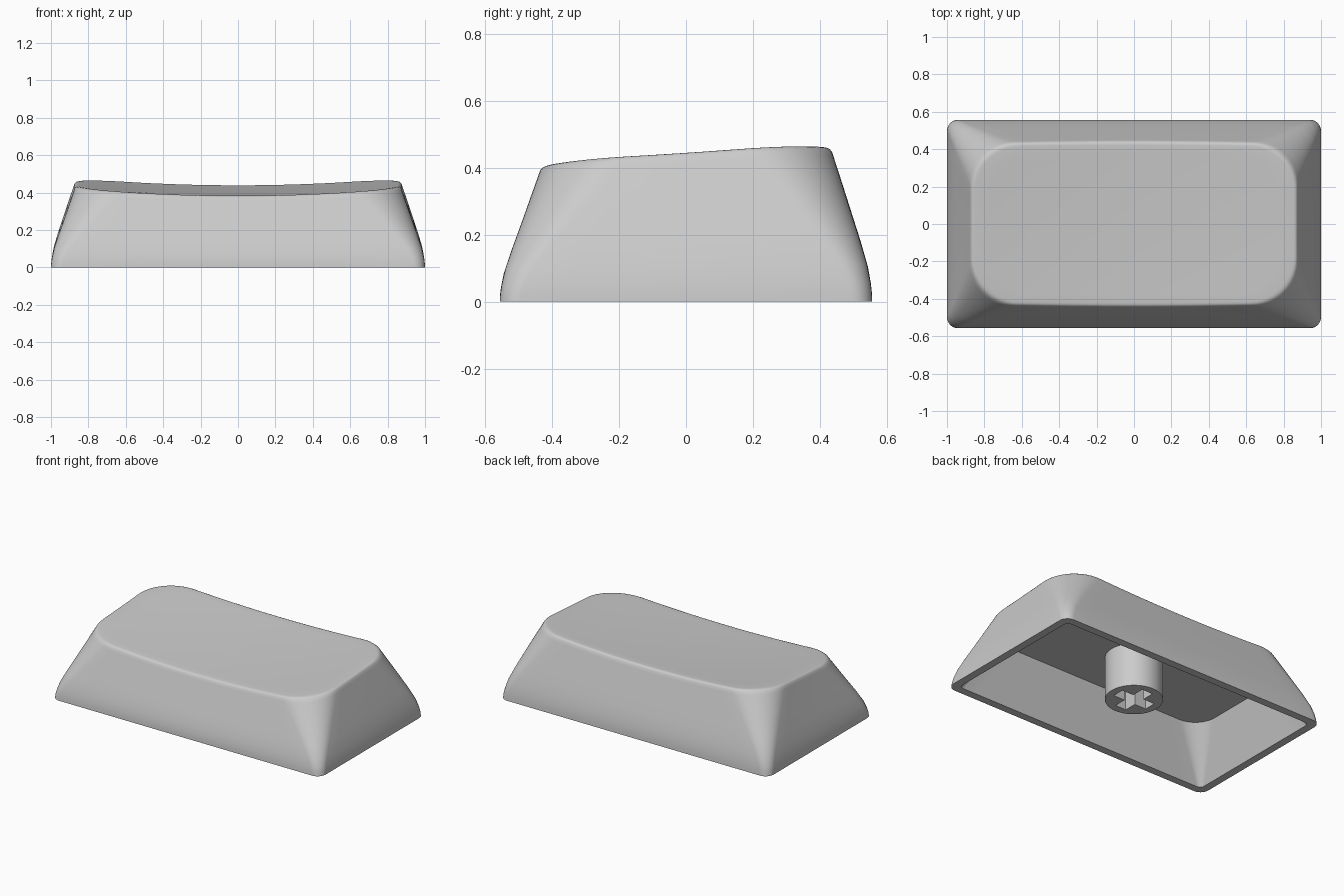
import bpy, bmesh, math

cube = bpy.data.objects.get("Cube")
if cube:
    bpy.data.objects.remove(cube, do_unlink=True)

GREY = (0.6, 0.6, 0.6, 1)
mat = bpy.data.materials.new("light grey plastic")
mat.use_nodes = True
mat.diffuse_color = GREY
mat.node_tree.nodes["Principled BSDF"].inputs["Base Color"].default_value = GREY

HALF_X, HALF_Y = 1.0, 0.557
TAPER = 0.13
CEILING = 0.33


def finish(obj):
    """Give the part its colour and smooth shading with sharp edges kept."""
    obj.data.materials.clear()
    obj.data.materials.append(mat)
    bpy.ops.object.select_all(action='DESELECT')
    obj.select_set(True)
    bpy.context.view_layer.objects.active = obj
    bpy.ops.object.shade_smooth_by_angle(angle=math.radians(35))


def outline(hx, hy, r, arc=12, long_steps=16, short_steps=8):
    """Rounded rectangle, counter-clockwise, with divided straight sides."""
    corners = [(1, 1), (-1, 1), (-1, -1), (1, -1)]
    pts = []
    for i, (sx, sy) in enumerate(corners):
        cx, cy = sx * (hx - r), sy * (hy - r)
        for k in range(arc + 1):
            a = (i + k / arc) * math.pi / 2
            pts.append((cx + r * math.cos(a), cy + r * math.sin(a)))
        # straight run to the start of the next corner
        nx, ny = corners[(i + 1) % 4]
        a = (i + 1) * math.pi / 2
        ex = nx * (hx - r) + r * math.cos(a)
        ey = ny * (hy - r) + r * math.sin(a)
        px, py = pts[-1]
        steps = long_steps if i % 2 == 0 else short_steps
        for k in range(1, steps):
            t = k / steps
            pts.append((px + (ex - px) * t, py + (ey - py) * t))
    return pts


def dip(x):
    return 1 - (x / 0.87) ** 2


def top_height(x, y):
    """Dished top that slopes up towards the back."""
    return 0.447 + 0.066 * y + 0.025 * y * y - 0.04 * dip(x)


def outer_ring(s, f):
    """Ring at height fraction s and taper fraction f."""
    inset = TAPER * f
    pts = outline(HALF_X - inset, HALF_Y - inset, 0.06 + 0.18 * min(f, 1))
    ring = []
    for x, y in pts:
        y *= 1 + 0.03 * s * max(dip(x), 0)
        ring.append((x, y, s * top_height(x, y)))
    return ring


# Keycap shell: ceiling, cavity, bottom rim, tapered walls, rounded edge, dished top
rings = []
for z, inset, r in [(CEILING, 0.165, 0.15), (0, 0.052, 0.03)]:
    rings.append([(x, y, z) for x, y in outline(HALF_X - inset, HALF_Y - inset, r)])

wall = [(0, 0), (0.06, 0.015), (0.12, 0.045), (0.23, 0.125), (0.4, 0.31),
        (0.6, 0.545), (0.8, 0.775), (0.93, 0.925), (0.97, 0.97),
        (0.99, 1.02), (0.997, 1.07), (1, 1.14)]
rings += [outer_ring(s, f) for s, f in wall]

edge = rings[-1]
for k in range(9, 0, -1):
    q = k / 10
    rings.append([(x * q, y * q, top_height(x * q, y * q)) for x, y, _ in edge])

bm = bmesh.new()
loops = [[bm.verts.new(p) for p in ring] for ring in rings]
n = len(loops[0])
for a, b in zip(loops, loops[1:]):
    for i in range(n):
        j = (i + 1) % n
        bm.faces.new((a[i], a[j], b[j], b[i]))
centre = bm.verts.new((0, 0, top_height(0, 0)))
for i in range(n):
    bm.faces.new((loops[-1][i], loops[-1][(i + 1) % n], centre))
bm.faces.new(loops[0])
bmesh.ops.recalc_face_normals(bm, faces=bm.faces)
mesh = bpy.data.meshes.new("keycap_shell")
bm.to_mesh(mesh)
bm.free()
shell = bpy.data.objects.new("keycap_shell", mesh)
bpy.context.collection.objects.link(shell)
finish(shell)

# Stem: round post with a cross-shaped socket
STEM_R, ARM, SLOT = 0.175, 0.125, 0.04
bottom, top = 0.04, CEILING + 0.01
circle = [(STEM_R * math.cos(k * math.tau / 64), STEM_R * math.sin(k * math.tau / 64))
          for k in range(64)]
cross = []
for k in range(4):
    c, s = round(math.cos(k * math.pi / 2)), round(math.sin(k * math.pi / 2))
    for x, y in [(ARM, -SLOT), (ARM, SLOT), (SLOT, SLOT)]:
        cross.append((x * c - y * s, x * s + y * c))

curve = bpy.data.curves.new("stem", 'CURVE')
curve.dimensions = '2D'
curve.fill_mode = 'BOTH'
curve.extrude = (top - bottom) / 2
for pts in (circle, cross):
    spline = curve.splines.new('POLY')
    spline.points.add(len(pts) - 1)
    for p, (x, y) in zip(spline.points, pts):
        p.co = (x, y, 0, 1)
    spline.use_cyclic_u = True
stem = bpy.data.objects.new("stem", curve)
stem.location.z = (top + bottom) / 2
bpy.context.collection.objects.link(stem)
bpy.ops.object.select_all(action='DESELECT')
stem.select_set(True)
bpy.context.view_layer.objects.active = stem
bpy.ops.object.convert(target='MESH')
stem = bpy.context.view_layer.objects.active

# Join the split cap and side edges and make the normals agree
bm = bmesh.new()
bm.from_mesh(stem.data)
bmesh.ops.remove_doubles(bm, verts=bm.verts, dist=0.0001)
bmesh.ops.recalc_face_normals(bm, faces=bm.faces)
bm.to_mesh(stem.data)
bm.free()
finish(stem)
